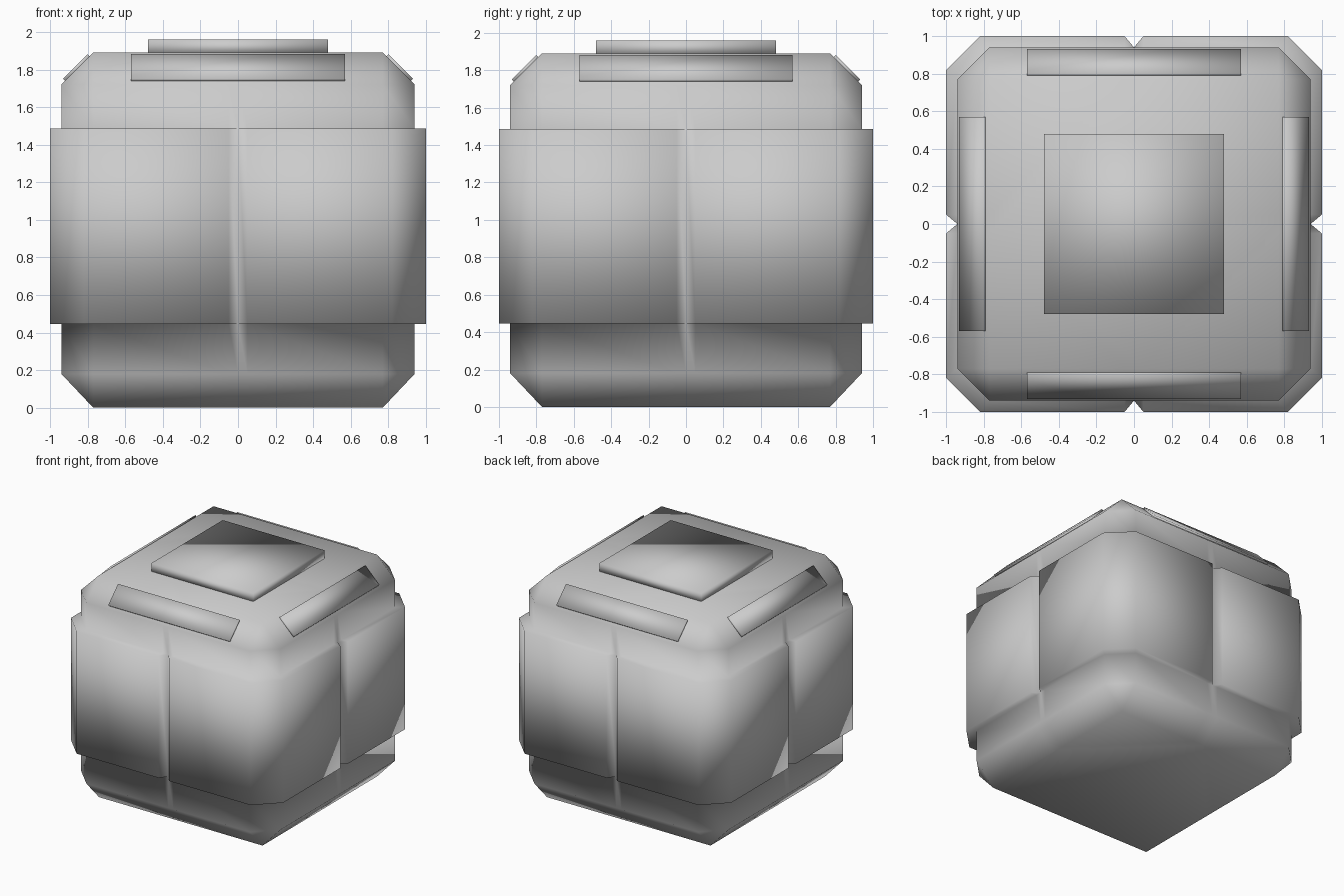
import bpy, bmesh
from math import radians
from mathutils import Matrix, Vector

if "Cube" in bpy.data.objects:
    bpy.data.objects.remove(bpy.data.objects["Cube"])


def finish(bm, name):
    bmesh.ops.recalc_face_normals(bm, faces=bm.faces)
    me = bpy.data.meshes.new(name)
    bm.to_mesh(me)
    bm.free()
    me.shade_smooth()
    ob = bpy.data.objects.new(name, me)
    bpy.context.collection.objects.link(ob)
    return ob


def ring(quarter, z):
    # repeat a quarter outline four times around the z axis
    pts = []
    for k in range(4):
        rot = Matrix.Rotation(radians(-90 * k), 3, 'Z')
        pts += [rot @ Vector((x, y, z)) for x, y in quarter]
    return pts


def box(name, size, matrix):
    bm = bmesh.new()
    bmesh.ops.create_cube(bm, size=1, matrix=matrix @ Matrix.Diagonal((*size, 1)))
    return finish(bm, name)


# quarter outlines: end caps, core walls, raised corner guards with V notches
cap = [(0, .77), (.05, .77), (.77, .77), (.77, .77), (.77, .05)]
core = [(0, .94), (.05, .94), (.77, .94), (.94, .77), (.94, .05)]
guard = [(0, .94), (.05, 1), (.82, 1), (1, .82), (1, .05)]

# crate body lofted through its outlines, bottom to top
bm = bmesh.new()
levels = [(cap, 0), (core, .18), (core, .445), (guard, .445),
          (guard, 1.485), (core, 1.485), (core, 1.72), (cap, 1.89)]
rows = [[bm.verts.new(p) for p in ring(q, z)] for q, z in levels]
n = len(rows[0])
for a, b in zip(rows, rows[1:]):
    for i in range(n):
        j = (i + 1) % n
        bm.faces.new((a[i], a[j], b[j], b[i]))
bm.faces.new(rows[0])
bm.faces.new(rows[-1])
bmesh.ops.remove_doubles(bm, verts=bm.verts, dist=.0005)
finish(bm, "crate_body")

# raised lid plate
box("lid_plate", (.96, .96, .08), Matrix.Translation((0, 0, 1.92)))

# slanted strips on the four top bevels
for k in range(4):
    m = (Matrix.Rotation(radians(90 * k), 4, 'Z')
         @ Matrix.Translation((.858, 0, 1.808))
         @ Matrix.Rotation(radians(45), 4, 'Y'))
    box(f"bevel_strip_{k + 1}", (.186, 1.14, .024), m)
